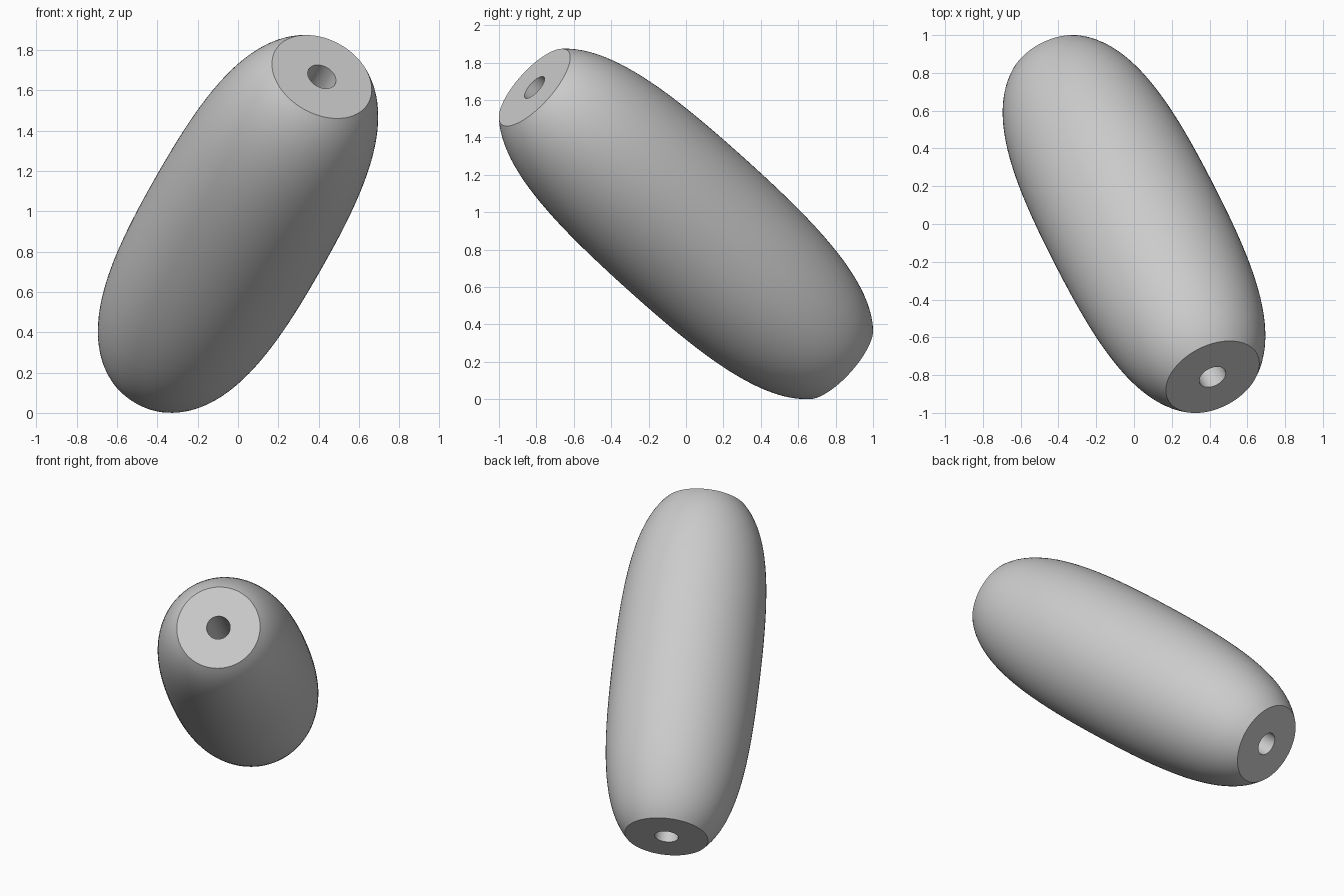
import bpy
import bmesh
import math
from mathutils import Vector
from mathutils.geometry import interpolate_bezier

cube = bpy.data.objects.get("Cube")
if cube:
    bpy.data.objects.remove(cube)

HALF_LENGTH = 1.167
MID_RADIUS = 0.47
END_RADIUS = 0.265
HOLE_RADIUS = 0.075
SIDES = 96

# One grey for the whole bead
grey = bpy.data.materials.new("grey")
grey.use_nodes = True
colour = (0.6, 0.6, 0.6, 1)
grey.diffuse_color = colour
grey.node_tree.nodes["Principled BSDF"].inputs["Base Color"].default_value = colour

# Closed half section: bulging side, flat ends and straight bore
handle = 0.2
upper = interpolate_bezier(
    Vector((MID_RADIUS, 0, 0)),
    Vector((MID_RADIUS, 0, 0.55)),
    Vector((END_RADIUS + 0.88 * handle, 0, HALF_LENGTH - handle)),
    Vector((END_RADIUS, 0, HALF_LENGTH)), 24)
lower = [Vector((p.x, 0, -p.z)) for p in reversed(upper[1:])]
bore = [Vector((HOLE_RADIUS, 0, z)) for z in (HALF_LENGTH, -HALF_LENGTH)]
section = lower + list(upper) + bore

# Revolve the section around the bead's axis
bm = bmesh.new()
verts = [bm.verts.new(p) for p in section]
edges = [bm.edges.new((v, verts[i - 1])) for i, v in enumerate(verts)]
bmesh.ops.spin(bm, geom=verts + edges, cent=(0, 0, 0), axis=(0, 0, 1),
               angle=math.tau, steps=SIDES, use_merge=True)
bmesh.ops.remove_doubles(bm, verts=bm.verts, dist=0.0001)
bmesh.ops.recalc_face_normals(bm, faces=bm.faces)
mesh = bpy.data.meshes.new("bead")
bm.to_mesh(mesh)
bm.free()
mesh.materials.append(grey)

# Tilt the bead toward the front and its left
bead = bpy.data.objects.new("bead", mesh)
bpy.context.collection.objects.link(bead)
bead.rotation_euler = Vector((0.416, -0.81, 0.73)).to_track_quat("Z", "Y").to_euler()
bead.location.z = 0.9375

# Smooth body with crisp rims
bpy.ops.object.select_all(action="DESELECT")
bead.select_set(True)
bpy.context.view_layer.objects.active = bead
bpy.ops.object.shade_smooth_by_angle(angle=math.radians(30))
